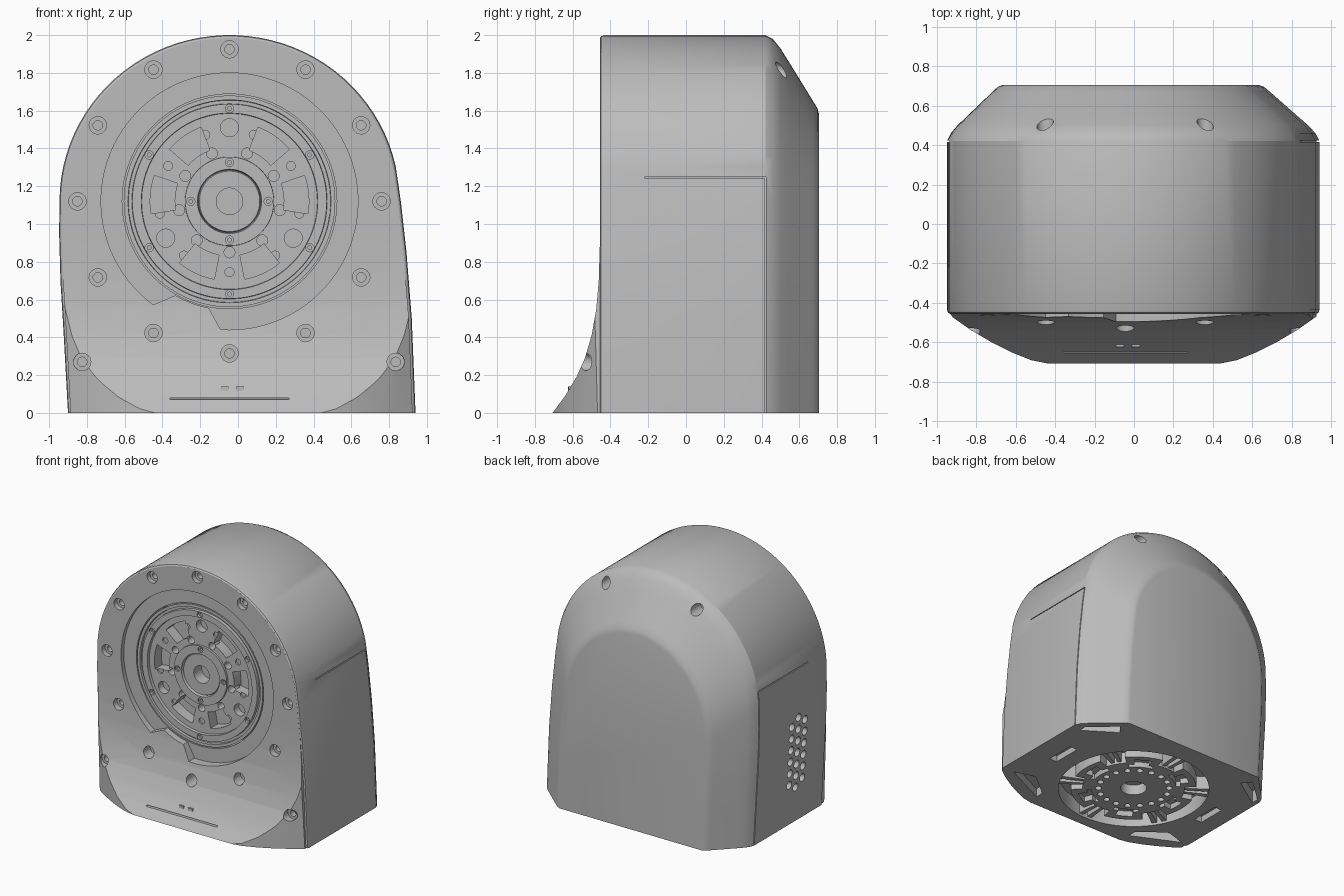
import bpy, bmesh
from math import sin, cos, radians

if "Cube" in bpy.data.objects:
    bpy.data.objects.remove(bpy.data.objects["Cube"], do_unlink=True)

grey = bpy.data.materials.new("mid grey")
grey.use_nodes = True
grey.diffuse_color = (0.5, 0.5, 0.5, 1)
grey.node_tree.nodes["Principled BSDF"].inputs["Base Color"].default_value = (0.5, 0.5, 0.5, 1)

CX, CZ = -0.045, 1.12          # centre of the round drive unit
BX, BY = -0.03, -0.04          # centre of the base hub


def place(u, v, w, axis):
    return {"x": (w, u, v), "y": (u, w, v), "z": (u, v, w)}[axis]


def loft(bm, rings):
    """Skin a list of equal-length rings and cap both ends."""
    rows = [[bm.verts.new(p) for p in ring] for ring in rings]
    for a, b in zip(rows, rows[1:]):
        for i in range(len(a)):
            j = (i + 1) % len(a)
            bm.faces.new((a[i], a[j], b[j], b[i]))
    bm.faces.new(rows[0])
    bm.faces.new(rows[-1])


def prism(bm, pts, a, b, axis):
    loft(bm, [[place(u, v, w, axis) for u, v in pts] for w in (a, b)])


def box(bm, x0, x1, y0, y1, z0, z1):
    prism(bm, [(x0, y0), (x1, y0), (x1, y1), (x0, y1)], z0, z1, "z")


def polar(c, r, deg):
    return c[0] + r * cos(radians(deg)), c[1] + r * sin(radians(deg))


def turned(bm, c, steps, axis, n=24, start=0):
    """Round solid from (position along axis, radius) steps."""
    loft(bm, [[place(*polar(c, r, start + 360 * i / n), w, axis) for i in range(n)]
              for w, r in steps])


def sector(c, r0, r1, a0, a1, n=8):
    span = [a0 + (a1 - a0) * i / n for i in range(n + 1)]
    return [polar(c, r1, a) for a in span] + [polar(c, r0, a) for a in reversed(span)]


def make(name, bm):
    bmesh.ops.recalc_face_normals(bm, faces=bm.faces)
    mesh = bpy.data.meshes.new(name)
    bm.to_mesh(mesh)
    bm.free()
    mesh.materials.append(grey)
    ob = bpy.data.objects.new(name, mesh)
    bpy.context.collection.objects.link(ob)
    return ob


def carve(target, bm, operation="DIFFERENCE"):
    tool = make("cutter", bm)
    tool.hide_render = True
    mod = target.modifiers.new("carve", "BOOLEAN")
    mod.operation, mod.solver, mod.object = operation, "EXACT", tool
    mod.use_self = operation == "DIFFERENCE"
    bpy.context.view_layer.objects.active = target
    bpy.ops.object.modifier_apply(modifier=mod.name)
    bpy.data.objects.remove(tool, do_unlink=True)


def smooth(ob):
    bpy.ops.object.select_all(action="DESELECT")
    ob.select_set(True)
    bpy.context.view_layer.objects.active = ob
    bpy.ops.object.shade_smooth_by_angle(angle=radians(28))


# Housing: arched outline lofted front to back with a sloping rear edge
right = [(0.94, 0), (0.92, 0.5), (0.892, 0.85), (0.862, 1.12)]
left = [(-0.945, 1.12), (-0.947, 0.95), (-0.94, 0.7), (-0.922, 0.4), (-0.9, 0)]
arch = [(CX + 0.9 * cos(radians(a)), CZ + 0.88 * sin(radians(a))) for a in range(12, 180, 4)]
outline = right + arch + left


def section(y, ix, iz):
    return [(CX + (x - CX) * (1 - ix / 0.94), y, z * (1 - iz / 2)) for x, z in outline]


bm = bmesh.new()
loft(bm, [section(*s) for s in (
    (-0.8, 0.015, 0.015), (-0.455, 0.015, 0.015), (-0.449, 0.005, 0.005), (-0.435, 0, 0),
    (0.42, 0, 0), (0.46, 0.02, 0.02), (0.5, 0.055, 0.07), (0.55, 0.11, 0.15),
    (0.67, 0.24, 0.345), (0.695, 0.268, 0.385), (0.705, 0.295, 0.42))])
housing = make("housing", bm)

# Flared foot: side profile, then plan shape with rounded front corners
bm = bmesh.new()
prism(bm, [(-0.706, 0), (-0.64, 0.09), (-0.58, 0.19), (-0.535, 0.29), (-0.5, 0.41),
           (-0.475, 0.55), (-0.462, 0.7), (-0.456, 0.9), (-0.455, 2.2), (1, 2.2), (1, 0)],
      -1.2, 1.2, "x")
carve(housing, bm, "INTERSECT")
bm = bmesh.new()
half = [(0.42, -0.71), (0.52, -0.69), (0.62, -0.65), (0.72, -0.6), (0.83, -0.535),
        (0.95, -0.45), (0.95, 1)]
prism(bm, half + [(-x, y) for x, y in reversed(half)], -0.5, 2.5, "z")
carve(housing, bm, "INTERSECT")

# Shallow front recess with a notch at the lower left, then the drive well
hub = (CX, CZ)
bm = bmesh.new()
prism(bm, [polar(hub, 0.68, 266 + i * 4) for i in range(82)] + [polar(hub, 0.68, 593.6)]
      + [polar(hub, 0.575, a) for a in (240, 245, 250, 255, 259)], -0.8, -0.42, "y")
carve(housing, bm)
bm = bmesh.new()
turned(bm, hub, [(-0.8, 0.568), (-0.28, 0.568)], "y", 96)
carve(housing, bm)

# Counterbored screw holes on the front, drilled holes at the back, foot groove
bm = bmesh.new()
for k in range(12):
    turned(bm, polar(hub, 0.805, 30 * k), [(-0.8, 0.046), (-0.415, 0.046), (-0.415, 0.025), (-0.35, 0.025)], "y")
for x in (-0.825, 0.835):
    turned(bm, (x, 0.27), [(-0.8, 0.046), (-0.49, 0.046), (-0.49, 0.025), (-0.44, 0.025)], "y")
for x in (-0.45, 0.36):
    turned(bm, (x, 1.815), [(0.9, 0.042), (0.4, 0.042)], "y")
box(bm, -0.36, 0.27, -0.8, -0.625, 0.07, 0.08)
# Vent grid on the right side
for col in range(3):
    for row in range(6 + col % 2):
        z = 0.33 + row * 0.095 - (col % 2) * 0.047
        turned(bm, (-0.17 + col * 0.083, z), [(-1.2, 0.032), (-0.82, 0.032)], "x", 16)
carve(housing, bm)

# Access panel seams on both sides
for sign, edge in ((1, right + arch[:2]), (-1, left[::-1] + arch[:-3:-1])):
    low = [(x - sign * 0.012, z) for x, z in edge if z < 1.25] + [(sign * 0.83 - 0.02 - (0.07 if sign < 0 else 0), 1.25)]
    low[0] = (low[0][0], -0.1)
    bm = bmesh.new()
    prism(bm, low + [(sign * 1.2, 1.25), (sign * 1.2, -0.1)], 0.416, 0.423, "y")
    x0, x1 = sorted((low[-1][0], sign * 1.2))
    box(bm, x0, x1, -0.22, 0.416, 1.243, 1.25)
    carve(housing, bm)

# Underside: hub well, corner pockets and side slots
base = (BX, BY)
bm = bmesh.new()
turned(bm, base, [(-0.2, 0.575), (0.13, 0.575)], "z", 72)
for s in (1, -1):
    prism(bm, [(s * x, y) for x, y in ((0.84, -0.43), (0.46, -0.61), (0.46, -0.54), (0.66, -0.38))], -0.2, 0.07, "z")
    prism(bm, [(s * x, y) for x, y in ((0.86, 0.38), (0.86, 0.44), (0.66, 0.62), (0.6, 0.55))], -0.2, 0.1, "z")
    box(bm, s * 0.72 - 0.035, s * 0.72 + 0.035, -0.1, 0.14, -0.2, 0.05)
carve(housing, bm)
smooth(housing)

# Drive unit: stepped rings around a bored hub
bm = bmesh.new()
turned(bm, hub, [(-0.3, 0.07), (-0.4, 0.07), (-0.4, 0.16), (-0.39, 0.165), (-0.415, 0.17),
                 (-0.415, 0.235), (-0.4, 0.236), (-0.4, 0.465), (-0.425, 0.467), (-0.425, 0.515),
                 (-0.4, 0.517), (-0.4, 0.535), (-0.42, 0.537), (-0.42, 0.56), (-0.25, 0.56)],
       "y", 96)
drive = make("drive_unit", bm)

# Wedge pockets, through holes and screw sockets repeat around the hub
bm = bmesh.new()
for k in range(3):
    mid = 90 + 120 * k
    turned(bm, polar(hub, 0.39, mid), [(-0.8, 0.048), (-0.34, 0.048)], "y")
    for side in (-1, 1):
        a = mid + 35 * side
        wedge = sector(hub, 0.29, 0.42, a - 14, a + 14)
        prism(bm, wedge, -0.8, -0.31, "y")
for k in range(9):
    turned(bm, polar(hub, 0.27, 30 + 40 * k), [(-0.8, 0.029), (-0.33, 0.029)], "y", 16)
    turned(bm, polar(hub, 0.375, 30 + 40 * k), [(-0.8, 0.024), (-0.385, 0.024)], "y", 16)
for r, count in ((0.205, 4), (0.491, 6)):
    for k in range(count):
        turned(bm, polar(hub, r, 90 + 360 * k / count),
               [(-0.8, 0.022), (-0.405, 0.022), (-0.405, 0.01), (-0.38, 0.01)], "y", 16)
carve(drive, bm)
smooth(drive)

# Base hub: bored disc with a bolt circle, lobes and spokes
bm = bmesh.new()
turned(bm, base, [(0.005, 0.39), (0.1, 0.39)], "z", 64)
base_hub = make("base_hub", bm)
bm = bmesh.new()
turned(bm, base, [(-0.2, 0.1), (0.09, 0.1)], "z", 32)
for k in range(18):
    turned(bm, polar(base, 0.27, 20 * k), [(-0.2, 0.025), (0.06, 0.025)], "z", 12)
for k in range(6):
    prism(bm, sector(base, 0.325, 0.45, 60 * k - 16, 60 * k + 16), -0.2, 0.05, "z")
carve(base_hub, bm)
smooth(base_hub)
bm = bmesh.new()
for k in range(6):
    a = 60 * k
    prism(bm, sector(base, 0.36, 0.48, a - 18, a + 18), 0.005, 0.1, "z")
    for off in (-26, 26):
        prism(bm, sector(base, 0.37, 0.585, a + off - 2, a + off + 2, 1), 0.02, 0.14, "z")
lobes = make("base_lobes_and_spokes", bm)
bm = bmesh.new()
for k in range(6):
    prism(bm, sector(base, 0.34, 0.43, 60 * k - 9, 60 * k + 9), -0.2, 0.05, "z")
carve(lobes, bm)
